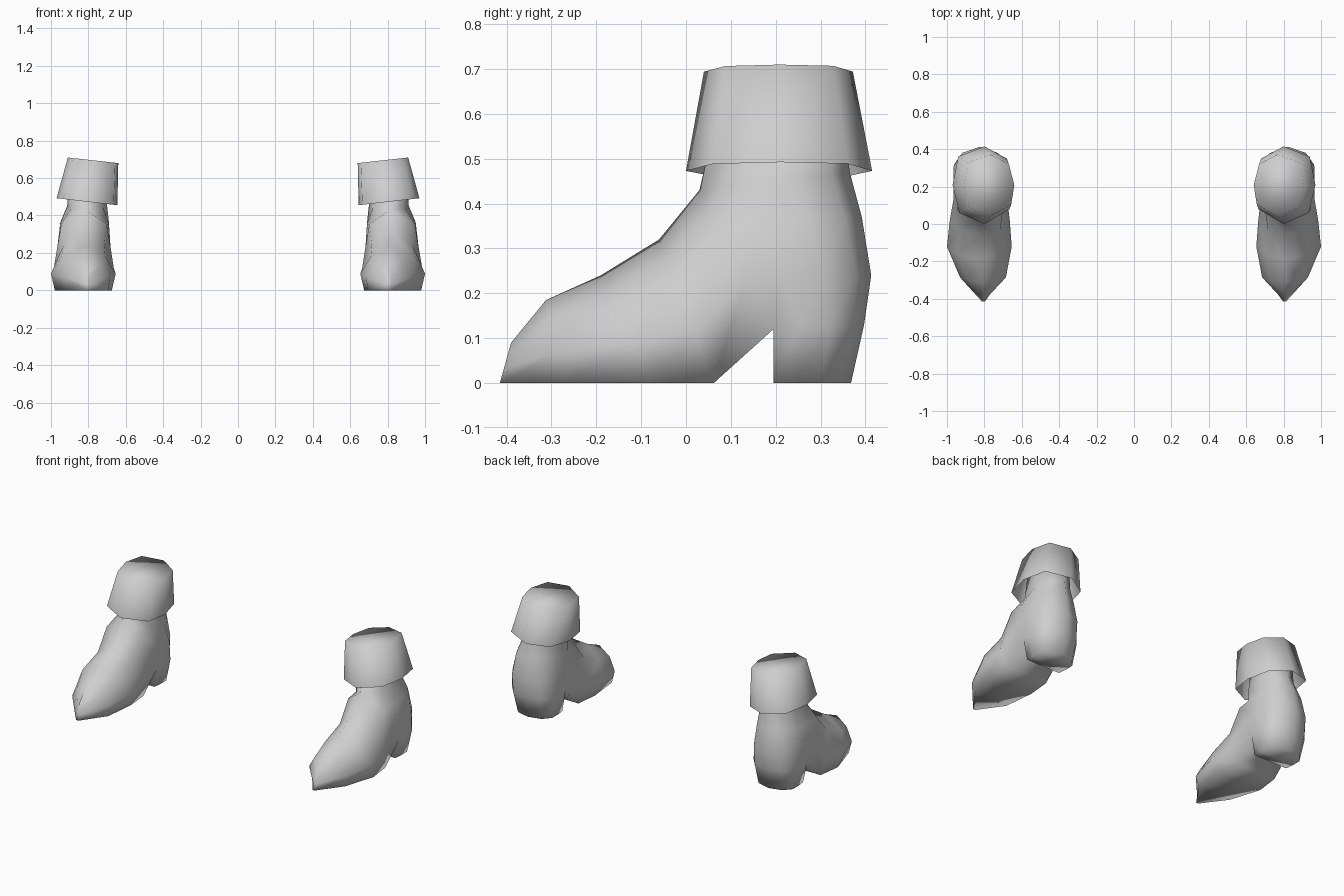
import bpy, bmesh

if "Cube" in bpy.data.objects:
    bpy.data.objects.remove(bpy.data.objects["Cube"])

grey = bpy.data.materials.new("light_grey")
grey.diffuse_color = (0.62, 0.62, 0.62, 1)
grey.use_nodes = True
grey.node_tree.nodes["Principled BSDF"].inputs["Base Color"].default_value = grey.diffuse_color


def finish(name, bm):
    """Smooth the part, colour it and mirror it for the other foot."""
    bmesh.ops.recalc_face_normals(bm, faces=bm.faces)
    for f in bm.faces:
        f.smooth = True
    mesh = bpy.data.meshes.new(name)
    bm.to_mesh(mesh)
    bm.free()
    mesh.materials.append(grey)
    ob = bpy.data.objects.new(name, mesh)
    bpy.context.collection.objects.link(ob)
    ob.modifiers.new("other_foot", 'MIRROR').use_mirror_merge = False
    return ob


def strip(bm, a, b, closed=False):
    """Faces between two rows of vertices."""
    n = len(a)
    for i in range(n if closed else n - 1):
        j = (i + 1) % n
        quad = list(dict.fromkeys((a[i], a[j], b[j], b[i])))
        if len(quad) > 2:
            bm.faces.new(quad)


# --- boot: slices from toe to instep, then rows wrapped round the heel ---
bm = bmesh.new()
# top (y, z), bottom (y, z), inner x, outer x, sole / upper width factors
slices = [
    ((-.39, .09), (-.415, 0), .797, .813, 1, 1),
    ((-.312, .185), (-.27, 0), .685, .93, .92, .62),
    ((-.19, .24), (-.08, 0), .654, 1.0, .88, .68),
    ((-.06, .32), (.062, 0), .664, .985, .85, .68),
    ((.03, .43), (.195, .12), .682, .965, .97, .86),
]
levels = (0, .37, .75)
rings = []
for (ty, tz), (by, bz), xi, xo, fb, fu in slices:
    mid, half = (xi + xo) / 2, (xo - xi) / 2
    sides = []
    for s in (1, -1):
        sides.append([bm.verts.new((mid + s * half * f, by + (ty - by) * t, bz + (tz - bz) * t))
                      for t, f in zip(levels, (fb, 1, fu))])
    top = bm.verts.new((.81, ty, tz))
    rings.append(sides[0] + [top] + sides[1][::-1])
for a, b in zip(rings, rings[1:]):
    strip(bm, a, b, closed=True)
bm.faces.new(rings[0])

# heel and ankle rows: z front, z back, back y, inner x, outer x
last = rings[-1]
rows = [
    (0, 0, .368, .70, .94, (last[0], last[6]), True),
    (.12, .13, .397, .685, .96, (last[0], last[6]), False),
    (.235, .24, .413, .682, .965, (last[1], last[5]), False),
    (.35, .37, .392, .69, .95, (last[2], last[4]), False),
    (.43, .47, .365, .70, .912, (last[3], last[3]), False),
]
wrapped = []
for zf, zb, yb, xi, xo, ends, fresh in rows:
    mid, half = (xi + xo) / 2, (xo - xi) / 2
    if fresh:
        ends = [bm.verts.new((mid + s * half * .95, .195, 0)) for s in (1, -1)]
    y0 = ends[0].co.y
    closed = ends[0] is ends[1]
    halves = []
    for s in (1, -1):
        halves.append([bm.verts.new((mid + s * half * w, y0 + (yb - y0) * t, zf + (zb - zf) * t))
                       for t, w in ((.28, .8 if closed else 1), (.62, 1), (.88, .68))])
    back = bm.verts.new((mid, yb, zb))
    wrapped.append([ends[0]] + halves[0] + [back] + halves[1][::-1] + [ends[1]])
for a, b in zip(wrapped, wrapped[1:]):
    strip(bm, a, b)
bm.faces.new(wrapped[0])                                    # heel bottom
bm.faces.new((wrapped[0][0], wrapped[0][-1], last[6], last[0]))  # heel front

# shaft hidden in the cuff
ankle = wrapped[-1][:-1]
shaft = [bm.verts.new((v.co.x, .06 + (v.co.y - .03) * .88, .56)) for v in ankle]
strip(bm, ankle, shaft, closed=True)
bm.faces.new(shaft)
finish("boots", bm)

# --- cuff: tilted, tapered band with a closed top and open bottom ---
bm = bmesh.new()
outline = [(.80, 0), (.935, .06), (.97, .21), (.94, .36),
           (.80, .415), (.68, .35), (.645, .21), (.665, .08)]
low = [bm.verts.new((x, y, .455 + .115 * (x - .645))) for x, y in outline]
high = [bm.verts.new((.64 + (x - .645) * .83, .04 + y * .8,
                      .68 + .092 * (x - .645))) for x, y in outline]
strip(bm, low, high, closed=True)
bm.faces.new(high)
finish("cuffs", bm)
